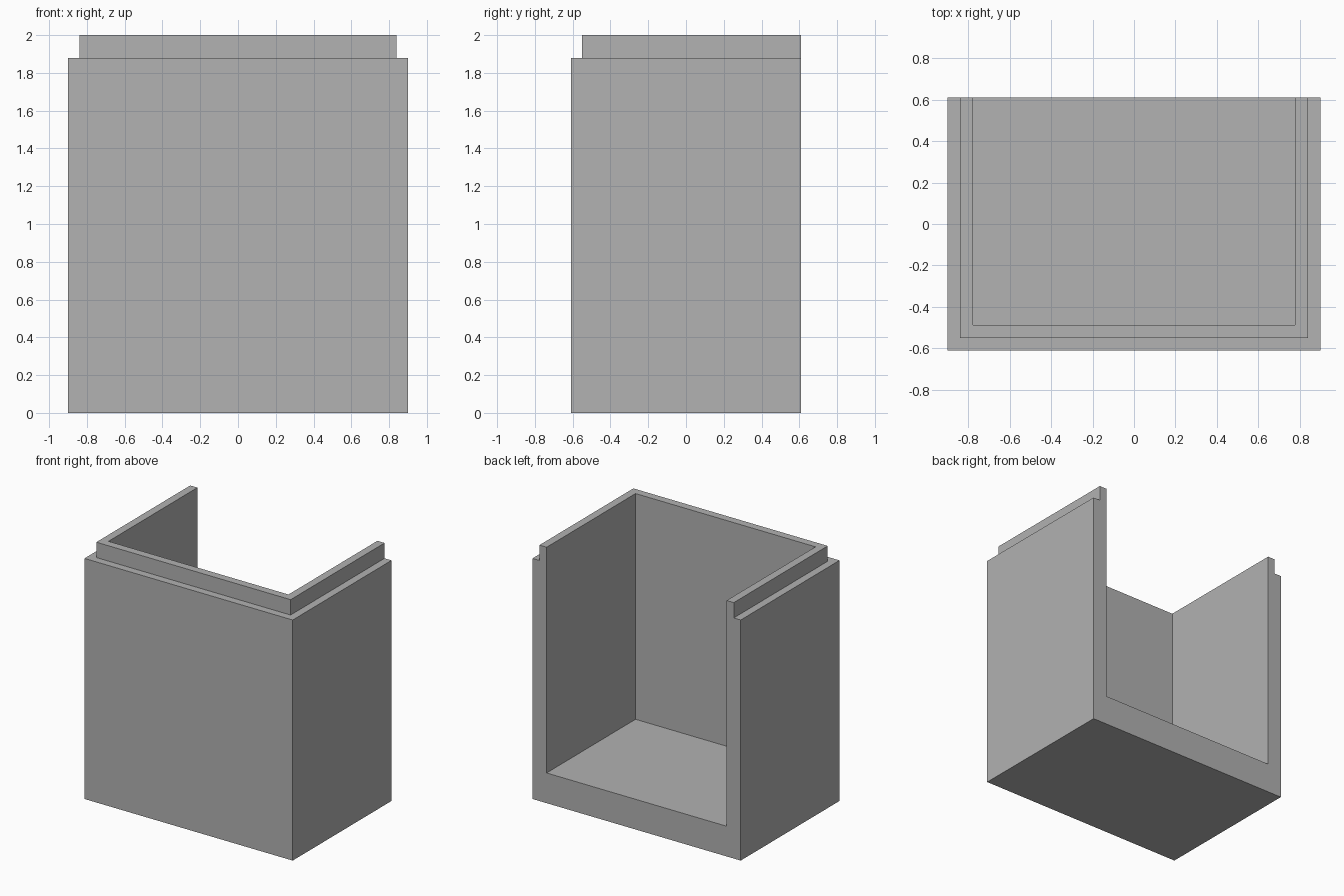
import bpy
import bmesh

cube = bpy.data.objects.get("Cube")
if cube:
    bpy.data.objects.remove(cube, do_unlink=True)

HALF_W, HALF_D = 0.90, 0.61
WALL, LIP = 0.122, 0.06          # wall thickness, width of the rebate
SHOULDER, TOP, FLOOR = 1.88, 2.0, 0.236

# Plain grey material
grey = bpy.data.materials.new("plain_grey")
grey.use_nodes = True
colour = (0.445, 0.445, 0.445, 1)
grey.diffuse_color = colour
grey.node_tree.nodes["Principled BSDF"].inputs["Base Color"].default_value = colour

# Wall section from outer foot to inner floor: (inset, height)
section = [(0, 0), (0, SHOULDER), (LIP, SHOULDER),
           (LIP, TOP), (WALL, TOP), (WALL, FLOOR)]


def u_row(bm, inset, z):
    """Four corners of the U-shaped plan, open at the back."""
    x, front = HALF_W - inset, inset - HALF_D
    plan = [(x, HALF_D), (x, front), (-x, front), (-x, HALF_D)]
    return [bm.verts.new((px, py, z)) for px, py in plan]


# Open-backed box with a stepped rim
bm = bmesh.new()
rows = [u_row(bm, inset, z) for inset, z in section]
for low, high in zip(rows, rows[1:]):
    for i in range(3):
        bm.faces.new((low[i], low[i + 1], high[i + 1], high[i]))
bm.faces.new(rows[0])            # underside
bm.faces.new(rows[-1])           # inner floor
bm.faces.new([r[0] for r in rows] + [r[3] for r in reversed(rows)])  # back edge
bmesh.ops.recalc_face_normals(bm, faces=bm.faces)

mesh = bpy.data.meshes.new("open_box")
bm.to_mesh(mesh)
bm.free()
mesh.materials.append(grey)
box = bpy.data.objects.new("open_box", mesh)
bpy.context.collection.objects.link(box)
